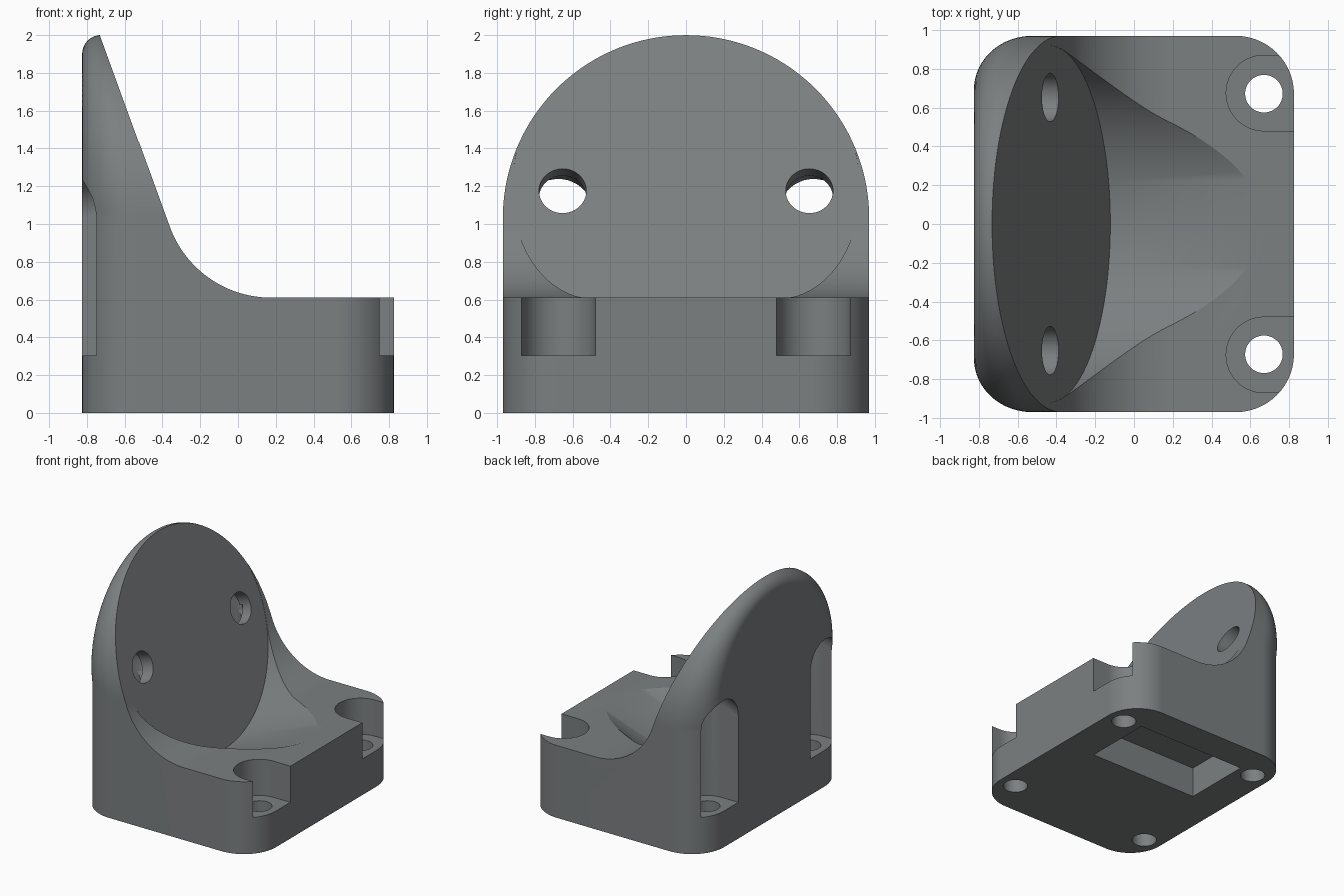
import bpy, bmesh, math
from mathutils import Vector, Matrix

if "Cube" in bpy.data.objects:
    bpy.data.objects.remove(bpy.data.objects["Cube"])

HX, HY, TOP, DECK = 0.825, 0.97, 2.0, 0.61
TILT = math.radians(20)                       # mounting face leans back 20 degrees
SLOPE = math.tan(math.radians(70))
NORMAL = Vector((math.cos(TILT), 0, math.sin(TILT)))


def face_z(x):                                # height of the mounting face at x
    return TOP - (x + 0.73) * SLOPE


def to_object(bm, name):
    bmesh.ops.recalc_face_normals(bm, faces=bm.faces)
    mesh = bpy.data.meshes.new(name)
    bm.to_mesh(mesh)
    bm.free()
    ob = bpy.data.objects.new(name, mesh)
    bpy.context.collection.objects.link(ob)
    return ob


def loft(rings, name):
    bm = bmesh.new()
    loops = [[bm.verts.new(p) for p in ring] for ring in rings]
    n = len(loops[0])
    for a, b in zip(loops, loops[1:]):
        for i in range(n):
            j = (i + 1) % n
            bm.faces.new((a[i], a[j], b[j], b[i]))
    bm.faces.new(loops[0])
    bm.faces.new(loops[-1])
    return to_object(bm, name)


def rod(start, end, radius, name, seg=48):
    start, end = Vector(start), Vector(end)
    d = end - start
    rot = d.to_track_quat('Z', 'Y').to_matrix().to_4x4()
    bm = bmesh.new()
    bmesh.ops.create_cone(bm, cap_ends=True, segments=seg, radius1=radius, radius2=radius,
                          depth=d.length, matrix=Matrix.Translation((start + end) / 2) @ rot)
    return to_object(bm, name)


# body: arched outline lofted along x with a rounding that thins toward the top
outline = [(HY, 0, 1, 0, 0.3)]
N = 72
for i in range(N + 1):
    a = math.pi * i / N
    c, s = math.cos(a), math.sin(a)
    outline.append((HY * c, TOP - HY + HY * s, c, s, 0.3 - 0.2 * s))
outline.append((-HY, 0, -1, 0, 0.3))
rings = []
K = 14
for side in (-1, 1):
    for k in range(K + 1):
        t = math.pi / 2 * (K - k if side < 0 else k) / K
        rings.append([(side * (HX - r * (1 - math.sin(t))),
                       y - ny * r * (1 - math.cos(t)), z - nz * r * (1 - math.cos(t)))
                      for y, z, ny, nz, r in outline])
body = loft(rings, "angled_bracket")

cutters = []

# sloped face, fillet and deck
fr = 0.57
corner = -0.73 + (TOP - DECK) / SLOPE
cx = corner + fr * math.tan(math.radians(35))
prof = [(-0.73 - 0.5 / SLOPE, TOP + 0.5)]
for i in range(25):
    a = math.radians(200 + 70 * i / 24)
    prof.append((cx + fr * math.cos(a), DECK + fr + fr * math.sin(a)))
prof += [(1.2, DECK), (1.2, TOP + 0.5)]
cutters.append(loft([[(x, y, z) for x, z in prof] for y in (-1.2, 1.2)], "deck_cutter"))

# round clearance pocket in front of the mounting face
R = 0.92
low = Vector((-0.12, 0, face_z(-0.12)))
centre = low + R * Vector((-math.sin(TILT), 0, math.cos(TILT))) - NORMAL * 0.002
cutters.append(rod(centre, centre + NORMAL * 2.5, R, "pocket_cutter", 128))


def slot(sx, sy, top):                        # screw-head slot open to the outer end
    pts = [(0.67 + 0.195 * math.cos(a), 0.195 * math.sin(a))
           for a in [math.pi / 2 + math.pi * i / 24 for i in range(25)]]
    pts += [(1.1, -0.195), (1.1, 0.195)]
    lo = [(sx * x, sy * 0.675 + y, 0.305) for x, y in pts]
    hi = [(x, y, top(x)) for x, y, z in lo]
    return loft([lo, hi], "slot_cutter")


hx = -0.43
for sy in (-1, 1):
    cutters.append(slot(1, sy, lambda x: 1.0))
    cutters.append(slot(-1, sy, lambda x: face_z(hx) + (x - hx) * math.tan(TILT) - 0.012))
    for sx in (-1, 1):                        # base screw holes
        cutters.append(rod((sx * 0.67, sy * 0.672, -0.2), (sx * 0.67, sy * 0.672, 0.45),
                           0.097, "screw_cutter"))
    # tilted holes through the mounting face, with a wider bore behind
    p = Vector((hx, sy * 0.653, face_z(hx)))
    q = Vector((hx, sy * 0.675, face_z(hx)))
    cutters.append(rod(p + NORMAL * 0.3, p - NORMAL * 0.2, 0.125, "face_hole_cutter"))
    cutters.append(rod(q - NORMAL * 0.11, q - NORMAL * 0.9, 0.194, "bore_cutter"))

# rectangular recess underneath
cutters.append(loft([[(-0.52, 0.11, z), (0.51, 0.11, z), (0.51, 0.7, z), (-0.52, 0.7, z)]
                     for z in (-0.2, 0.26)], "recess_cutter"))

# apply the cuts
bpy.context.view_layer.objects.active = body
body.select_set(True)
for c in cutters:
    c.hide_render = True
    m = body.modifiers.new("cut", 'BOOLEAN')
    m.operation, m.solver, m.object = 'DIFFERENCE', 'EXACT', c
    bpy.ops.object.modifier_apply(modifier=m.name)
    bpy.data.objects.remove(c)

mat = bpy.data.materials.new("grey")
mat.diffuse_color = (0.2, 0.215, 0.22, 1)
mat.use_nodes = True
mat.node_tree.nodes["Principled BSDF"].inputs["Base Color"].default_value = mat.diffuse_color
body.data.materials.clear()
body.data.materials.append(mat)
bpy.ops.object.shade_smooth_by_angle(angle=math.radians(25))
w = body.modifiers.new("clean_shading", 'WEIGHTED_NORMAL')
w.keep_sharp = True
